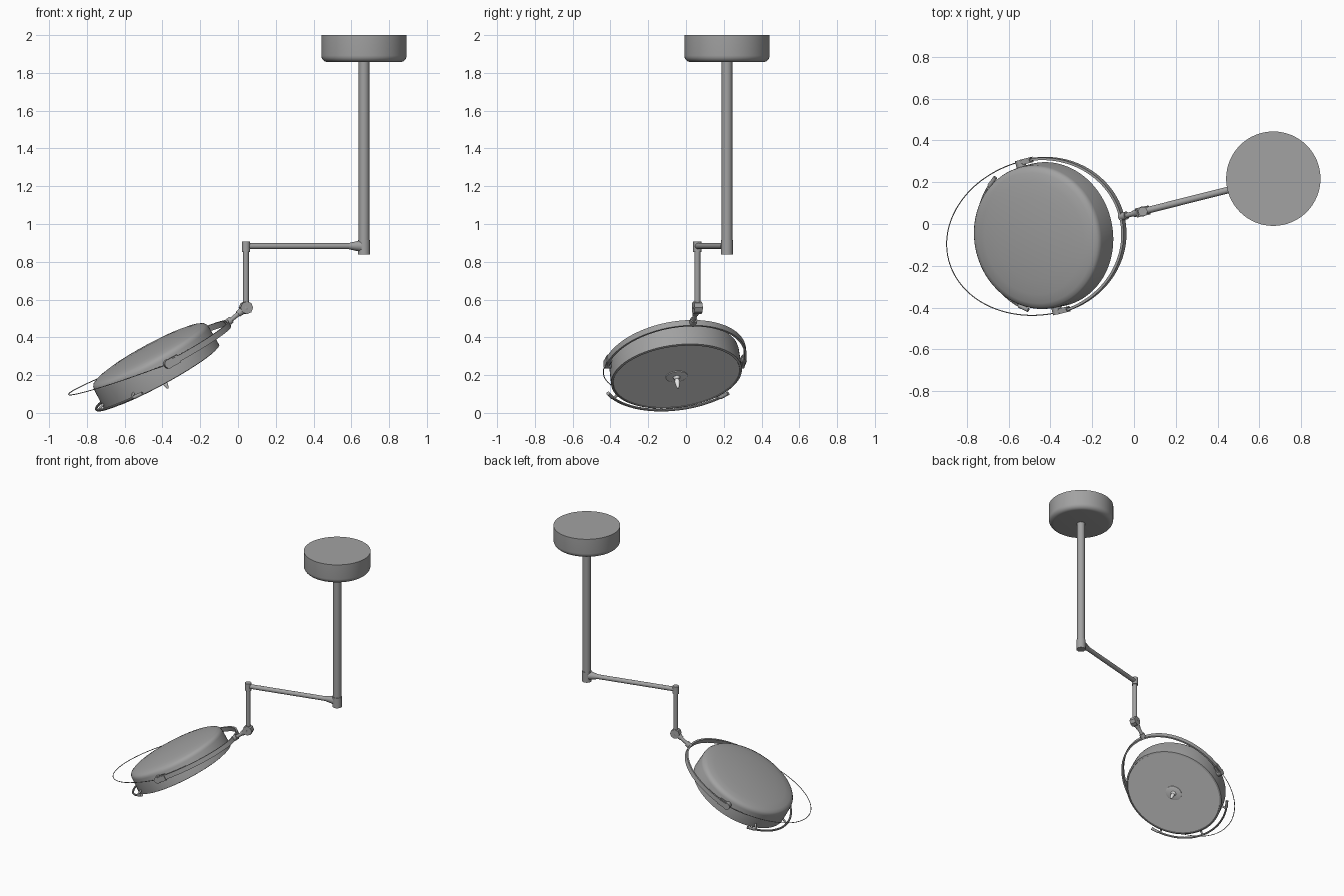
import bpy, bmesh
from math import sin, cos, pi, radians
from mathutils import Matrix, Vector

if "Cube" in bpy.data.objects:
    bpy.data.objects.remove(bpy.data.objects["Cube"])


def material(name, value):
    m = bpy.data.materials.new(name)
    m.use_nodes = True
    color = (value, value, value, 1)
    m.diffuse_color = color
    m.node_tree.nodes["Principled BSDF"].inputs["Base Color"].default_value = color
    return m


GREY = material("metal grey", 0.36)
LENS = material("lens pale grey", 0.75)
WHITE = material("handle white", 0.85)


def add(name, bm, matrix=Matrix(), mat=GREY):
    bmesh.ops.recalc_face_normals(bm, faces=bm.faces)
    mesh = bpy.data.meshes.new(name)
    bm.to_mesh(mesh)
    bm.free()
    ob = bpy.data.objects.new(name, mesh)
    bpy.context.collection.objects.link(ob)
    mesh.materials.append(mat)
    ob.matrix_world = matrix
    bpy.ops.object.select_all(action="DESELECT")
    bpy.context.view_layer.objects.active = ob
    ob.select_set(True)
    bpy.ops.object.shade_smooth_by_angle(angle=radians(35))
    return ob


def lathe(name, profile, matrix=Matrix(), mat=GREY, steps=64):
    bm = bmesh.new()
    vs = [bm.verts.new((r, 0, z)) for r, z in profile]
    edges = [bm.edges.new(pair) for pair in zip(vs, vs[1:])]
    bmesh.ops.spin(bm, geom=vs + edges, cent=(0, 0, 0), axis=(0, 0, 1),
                   angle=2 * pi, steps=steps)
    bmesh.ops.remove_doubles(bm, verts=bm.verts, dist=0.0001)
    return add(name, bm, matrix, mat)


def rod(name, a, b, r1, r2=None, base=Matrix(), segs=24):
    a, b = Vector(a), Vector(b)
    d = b - a
    bm = bmesh.new()
    bmesh.ops.create_cone(bm, cap_ends=True, segments=segs, radius1=r1,
                          radius2=r1 if r2 is None else r2, depth=d.length)
    place = Matrix.Translation((a + b) / 2) @ d.to_track_quat("Z", "Y").to_matrix().to_4x4()
    return add(name, bm, base @ place)


def box(name, center, size, base):
    bm = bmesh.new()
    bmesh.ops.create_cube(bm, size=1, matrix=Matrix.Diagonal((*size, 1)))
    bmesh.ops.bevel(bm, geom=bm.edges[:], offset=0.006, segments=2, affect="EDGES")
    return add(name, bm, base @ Matrix.Translation(center))


def band(name, a, b, start, end, thick, width, matrix, steps=64):
    """Rectangular section swept along an elliptical arc."""
    bm = bmesh.new()
    rings = []
    for i in range(steps + 1):
        t = start + (end - start) * i / steps
        rings.append([bm.verts.new(((a + o) * cos(t), (b + o) * sin(t), h))
                      for o, h in ((-thick, -width), (thick, -width),
                                   (thick, width), (-thick, width))])
    for p, q in zip(rings, rings[1:]):
        for k in range(4):
            bm.faces.new((p[k], p[k - 1], q[k - 1], q[k]))
    bm.faces.new(rings[0])
    bm.faces.new(rings[-1])
    return add(name, bm, matrix)


def tube(name, points, radius, matrix, sides=10):
    bm = bmesh.new()
    rings = []
    for i, p in enumerate(points):
        d = points[min(i + 1, len(points) - 1)] - points[max(i - 1, 0)]
        out = d.cross(Vector((0, 0, 1))).normalized()
        up = out.cross(d).normalized()
        rings.append([bm.verts.new(p + radius * (out * cos(k * 2 * pi / sides) + up * sin(k * 2 * pi / sides)))
                      for k in range(sides)])
    for p, q in zip(rings, rings[1:]):
        for k in range(sides):
            bm.faces.new((p[k], p[k - 1], q[k - 1], q[k]))
    bm.faces.new(rings[0])
    bm.faces.new(rings[-1])
    return add(name, bm, matrix)


# Ceiling canopy with a rounded lower edge
CX, CY, R = 0.667, 0.217, 0.226
corner = [(R - 0.035 + 0.035 * cos(t * pi / 12), 1.892 - 0.035 * sin(t * pi / 12)) for t in range(7)]
lathe("ceiling_canopy", [(0, 2), (R, 2)] + corner + [(0, 1.857)],
      Matrix.Translation((CX, CY, 0)))

# Pole, swinging arm and drop rod
JX, JY, ARM_Z = 0.042, 0.06, 0.883
AZ = radians(13.9)
along = Vector((cos(AZ), sin(AZ), 0))
side = Vector((-sin(AZ), cos(AZ), 0))
hub = Vector((CX, CY, ARM_Z))
knee = Vector((JX, JY, ARM_Z))
elbow = Vector((JX, JY, 0.557))
rod("pole", (CX, CY, 0.9), (CX, CY, 1.87), 0.028)
rod("pole_collar", (CX, CY, 0.839), (CX, CY, 0.914), 0.032)
rod("swing_arm", knee, hub, 0.016)
rod("arm_flare", hub - along * 0.085, hub - along * 0.02, 0.016, 0.03)
rod("knee_collar", knee - Vector((0, 0, 0.03)), knee + Vector((0, 0, 0.025)), 0.022)
rod("drop_rod", elbow, knee, 0.0155)
rod("elbow_joint", elbow - side * 0.022, elbow + side * 0.022, 0.034, segs=8)

# Tilted lamp frame: local x runs uphill, local z is the lamp axis
origin = Matrix.Translation((-0.445, -0.06, 0.265)) @ Matrix.Rotation(AZ, 4, "Z")
HEAD = origin @ Matrix.Rotation(radians(-29.4), 4, "Y")
YOKE = origin @ Matrix.Rotation(radians(-27.8), 4, "Y")
WIRE = origin @ Matrix.Rotation(radians(-20.4), 4, "Y")

# Link from elbow to yoke
apex = YOKE @ Vector((0.45, 0, 0))
link = (elbow - apex).normalized()
rod("yoke_link", apex, elbow, 0.012)
rod("yoke_socket", apex - link * 0.008, apex + link * 0.03, 0.019)
rod("elbow_socket", elbow - link * 0.055, elbow, 0.016, 0.024)

# Lamp head: deep drum with domed back
lathe("lamp_head", [(0, 0.088), (0.1, 0.086), (0.2, 0.079), (0.27, 0.071), (0.315, 0.062),
                    (0.335, 0.053), (0.343, 0.042), (0.346, 0.03), (0.349, -0.082),
                    (0.338, -0.086), (0.335, -0.078), (0, -0.078)], HEAD, steps=96)

# Pale lens plate and its raised centre
lathe("lens", [(0.336, -0.077), (0.336, -0.082), (0, -0.082)], HEAD, LENS, 96)
lathe("lens_hub", [(0.058, -0.08), (0.058, -0.086), (0.05, -0.088), (0, -0.088)], HEAD, LENS)

# Sterile handle
lathe("focus_handle", [(0, -0.084), (0.02, -0.084), (0.017, -0.094), (0.011, -0.1),
                       (0.014, -0.115), (0.01, -0.14), (0.004, -0.155), (0, -0.157)],
      HEAD, WHITE, 20)

# Yoke ribbon and thin outer guard wire
band("yoke", 0.45, 0.372, -pi / 2, pi / 2, 0.006, 0.016, YOKE)
tube("guard_wire", [Vector((0.487 * cos(t * pi / 64), 0.372 * sin(t * pi / 64), 0))
                    for t in range(32, 97)], 0.0025, WIRE, 6)

# Hinges on both sides of the head
for name, s in (("left", 1), ("right", -1)):
    box(name + "_hinge_block", (0.022, s * 0.368, 0), (0.066, 0.026, 0.046), YOKE)
    rod(name + "_hinge_boss", (-0.012, s * 0.335, 0), (-0.012, s * 0.38, 0), 0.024, base=YOKE)

# Grip rail around the low edge, with posts and end caps
RAIL, LOW = 0.386, -0.07


def on_rim(r, deg, z):
    a = radians(180 + deg)
    return Vector((r * cos(a), r * sin(a), z))


tube("grip_rail", [on_rim(RAIL, d, LOW) for d in range(-54, 55, 3)], 0.007, HEAD)
for i, d in enumerate((-48, 0, 48)):
    rod("grip_post_%d" % i, on_rim(0.335, d, -0.05), on_rim(RAIL, d, LOW), 0.007, base=HEAD, segs=12)
for name, d in (("left", -54), ("right", 54)):
    rod(name + "_grip_cap", on_rim(RAIL, d - 4, LOW), on_rim(RAIL, d + 4, LOW), 0.01, base=HEAD, segs=16)
